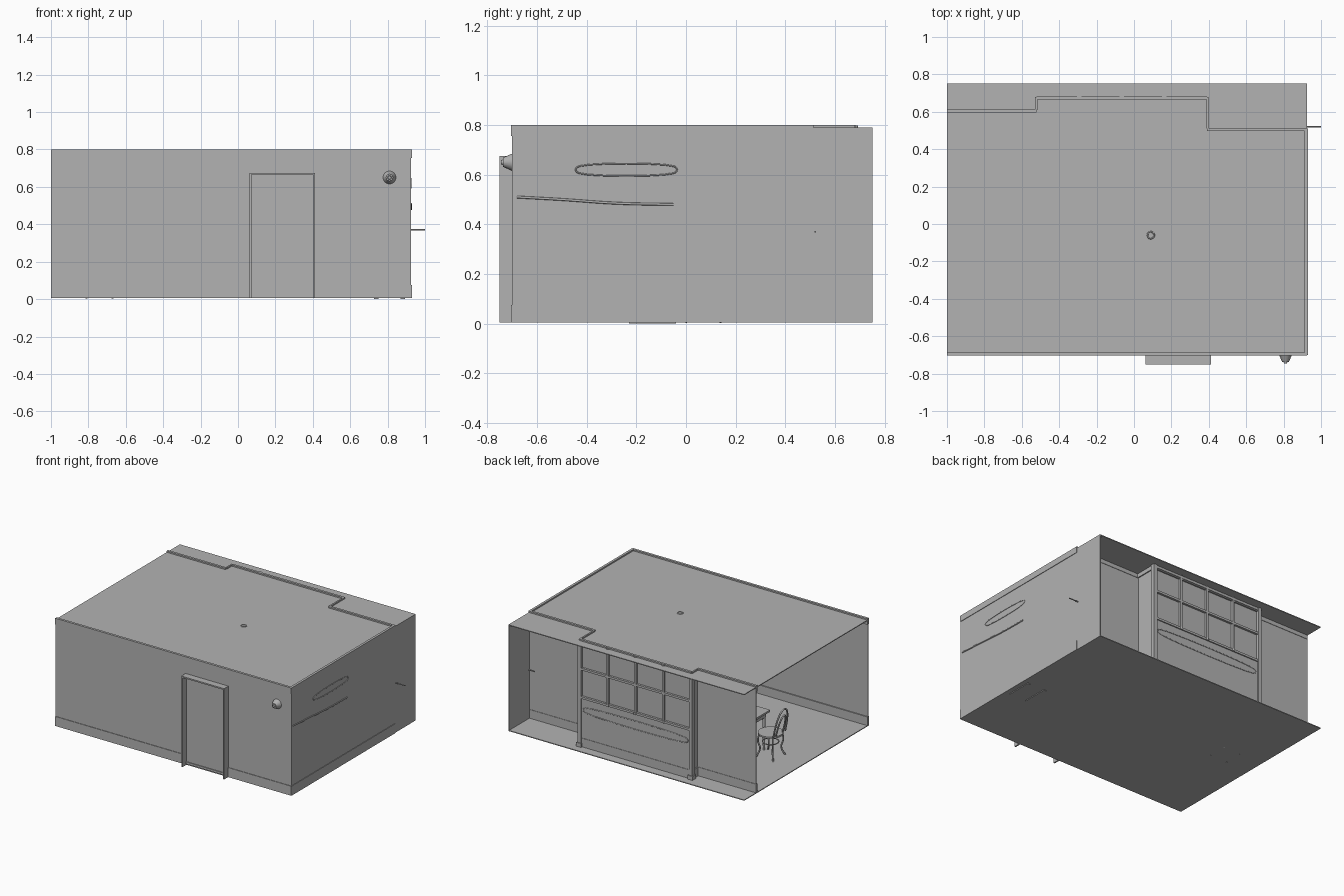
import bpy
import math
from mathutils import Vector

if "Cube" in bpy.data.objects:
    bpy.data.objects.remove(bpy.data.objects["Cube"])

grey = bpy.data.materials.new("plain grey")
grey.use_nodes = True
grey.diffuse_color = (0.45, 0.45, 0.45, 1)
grey.node_tree.nodes["Principled BSDF"].inputs["Base Color"].default_value = (0.45, 0.45, 0.45, 1)


def finish(name, smooth=False):
    ob = bpy.context.object
    ob.name = name
    ob.data.materials.append(grey)
    if smooth:
        bpy.ops.object.shade_smooth_by_angle()
    return ob


def box(name, x, y, z):
    lo, hi = Vector((x[0], y[0], z[0])), Vector((x[1], y[1], z[1]))
    bpy.ops.mesh.primitive_cube_add(size=1, location=(lo + hi) / 2)
    bpy.context.object.scale = hi - lo
    return finish(name)


def cone(name, a, b, r1, r2, sides=16):
    a, b = Vector(a), Vector(b)
    bpy.ops.mesh.primitive_cone_add(vertices=sides, radius1=r1, radius2=r2,
                                    depth=(b - a).length, location=(a + b) / 2)
    bpy.context.object.rotation_euler = (b - a).to_track_quat("Z", "Y").to_euler()
    return finish(name, True)


def tube(name, points, r, cyclic=False):
    cu = bpy.data.curves.new(name, "CURVE")
    cu.dimensions = "3D"
    cu.bevel_depth = r
    cu.bevel_resolution = 2
    cu.use_fill_caps = True
    sp = cu.splines.new("BEZIER")
    sp.bezier_points.add(len(points) - 1)
    sp.use_cyclic_u = cyclic
    sp.resolution_u = 6
    for bp, p in zip(sp.bezier_points, points):
        bp.co = p
        bp.handle_left_type = bp.handle_right_type = "AUTO"
    ob = bpy.data.objects.new(name, cu)
    bpy.context.collection.objects.link(ob)
    cu.materials.append(grey)
    return ob


# Room shell, open on its -x side
L, R, F, B = -1.0, 0.925, -0.70, 0.75
BOT, TOP, T = 0.005, 0.79, 0.006
box("floor", (L, R), (F, B), (BOT, BOT + T))
box("ceiling", (L, R), (F, B), (TOP - T, TOP))
box("front_wall", (L, R), (F, F + T), (BOT, TOP))
box("side_wall", (R - T, R), (F, B), (BOT, TOP))

# Stepped back wall with a projecting window bay
BAY_L, BAY_R = -0.52, 0.39
Y_LEFT, Y_BAY, Y_RIGHT = 0.61, 0.68, 0.51
SILL, HEAD = 0.375, 0.77
box("back_wall_left", (L, BAY_L), (Y_LEFT - T, Y_LEFT), (BOT, TOP))
box("back_wall_right", (BAY_R, R), (Y_RIGHT - T, Y_RIGHT), (BOT, TOP))
box("bay_wall", (BAY_L, BAY_R), (Y_BAY - T, Y_BAY), (BOT, SILL))
box("bay_return_left", (BAY_L, BAY_L + T), (Y_LEFT, Y_BAY), (BOT, TOP))
box("bay_return_right", (BAY_R - T, BAY_R), (Y_RIGHT, Y_BAY), (BOT, TOP))
box("window_pane", (BAY_L, BAY_R), (Y_BAY - 0.012, Y_BAY - 0.008), (SILL, TOP))

# Window bars, end knobs and corner posts
for i in range(5):
    x = BAY_L + (BAY_R - BAY_L) * i / 4
    box("window_mullion", (x - 0.008, x + 0.008), (Y_BAY - 0.015, Y_BAY + 0.008), (SILL, TOP))
    if 0 < i < 4:
        for z in (SILL, TOP):
            cone("window_knob", (x, Y_BAY, z - 0.008), (x, Y_BAY, z + 0.008), 0.013, 0.013)
for z in (SILL, 0.585, HEAD):
    box("window_rail", (BAY_L, BAY_R), (Y_BAY - 0.015, Y_BAY + 0.008), (z - 0.008, z + 0.008))
for x in (BAY_L, BAY_R):
    box("bay_post", (x - 0.014, x + 0.014), (Y_BAY - 0.02, Y_BAY + 0.01), (BOT, TOP))
    box("bay_post_foot", (x - 0.02, x + 0.02), (Y_BAY - 0.025, Y_BAY + 0.016), (BOT, 0.04))


def slot_rim(name, origin, u, length, height):
    # Raised outline of a long rounded slot
    c, u, v = Vector(origin), Vector(u), Vector((0, 0, height / 2))
    a, b = c - u * length / 2, c + u * length / 2
    e = u * height / 2
    tube(name, [a - v, b - v, b + e, b + v, a + v, a - e], 0.003, True)


slot_rim("bay_panel_rim", (-0.065, Y_BAY, 0.285), (1, 0, 0), 0.82, 0.035)
slot_rim("side_slot_rim", (R, -0.24, 0.62), (0, 1, 0), 0.38, 0.028)
tube("side_ledge", [(R, -0.68, 0.51), (R, -0.5, 0.50), (R, -0.28, 0.485), (R, -0.05, 0.48)], 0.005)
cone("side_rod", (R - 0.05, 0.52, 0.37), (1.0, 0.52, 0.37), 0.004, 0.004, 8)

# Cornice and skirting along every wall, showing slightly through both faces
runs = [
    ((L, R), (F - 0.004, F + 0.014)),
    ((R - 0.014, R + 0.004), (F, Y_RIGHT)),
    ((BAY_R, R), (Y_RIGHT - 0.014, Y_RIGHT + 0.003)),
    ((BAY_L, BAY_R), (Y_BAY - 0.014, Y_BAY + 0.003)),
    ((L, BAY_L), (Y_LEFT - 0.014, Y_LEFT + 0.003)),
    ((BAY_R - 0.003, BAY_R + 0.008), (Y_RIGHT, Y_BAY)),
    ((BAY_L - 0.008, BAY_L + 0.003), (Y_LEFT, Y_BAY)),
]
for x, y in runs:
    box("cornice", x, y, (0.755, 0.80))
    box("skirting", x, y, (BOT, 0.075))

# Door panel with a deep projecting frame
DL, DR, DT, DF = 0.062, 0.412, 0.675, -0.75
box("door_panel", (DL, DR), (F - 0.006, F), (0.02, DT))
box("door_jamb_left", (DL, DL + 0.01), (DF, F), (BOT, DT))
box("door_jamb_right", (DR - 0.01, DR), (DF, F), (BOT, DT))
box("door_lintel", (DL, DR), (DF, F), (DT - 0.01, DT))
box("door_threshold", (DL, DR), (F - 0.012, F), (0.015, 0.03))

# Wall lamp and ceiling rose
cone("wall_lamp", (0.81, F, 0.65), (0.81, -0.737, 0.65), 0.035, 0.018)
cone("wall_lamp_knob", (0.81, -0.735, 0.65), (0.81, -0.745, 0.65), 0.011, 0.008)
bpy.ops.mesh.primitive_torus_add(location=(0.09, -0.06, TOP), major_radius=0.018,
                                 minor_radius=0.004, major_segments=24, minor_segments=8)
finish("ceiling_rose", True)

# Table
TX, TY, TZ = (-0.68, -0.34), (-0.01, 0.25), 0.30
box("table_top", TX, TY, (TZ - 0.014, TZ))
box("table_apron", (TX[0] + 0.02, TX[1] - 0.02), (TY[0] + 0.02, TY[1] - 0.02), (TZ - 0.05, TZ - 0.014))
for x in (TX[0] + 0.03, TX[1] - 0.03):
    for y in (TY[0] + 0.03, TY[1] - 0.03):
        cone("table_leg", (x, y, BOT), (x, y, TZ - 0.014), 0.007, 0.012, 12)


def chair(cx, cy, side):
    # Round bentwood chair; side points from the seat to its back
    z = 0.185
    cone("chair_seat", (cx, cy, z - 0.012), (cx, cy, z), 0.085, 0.085, 24)
    bpy.ops.mesh.primitive_torus_add(location=(cx, cy, z - 0.07), major_radius=0.055, minor_radius=0.004)
    finish("chair_ring", True)
    for sx in (-1, 1):
        for sy in (-1, 1):
            x, y = cx + sx * 0.055, cy + sy * 0.055
            tube("chair_leg", [(x, y, z - 0.008), (x + sx * 0.006, y + sy * 0.006, z - 0.06),
                               (x - sx * 0.004, y - sy * 0.004, 0.07),
                               (x + sx * 0.016, y + sy * 0.016, BOT)], 0.006)
    for w, h in ((0.07, 0.195), (0.04, 0.15)):
        arch = []
        for i in range(9):
            a = math.pi * i / 8
            up = math.sin(a) ** 0.7 if 0 < i < 8 else 0
            arch.append((cx + side * (0.07 + 0.04 * up), cy + w * math.cos(a), z + h * up))
        tube("chair_back", arch, 0.006)


chair(-0.74, 0.07, -1)

# Low bench with sled feet beside the side wall
for x in (0.74, 0.88):
    box("bench_runner", (x - 0.012, x + 0.012), (-0.23, -0.04), (0, 0.02))
    for y in (-0.22, -0.06):
        box("bench_leg", (x - 0.008, x + 0.008), (y, y + 0.014), (0.02, 0.16))
box("bench_seat", (0.72, 0.90), (-0.24, -0.03), (0.16, 0.18))
